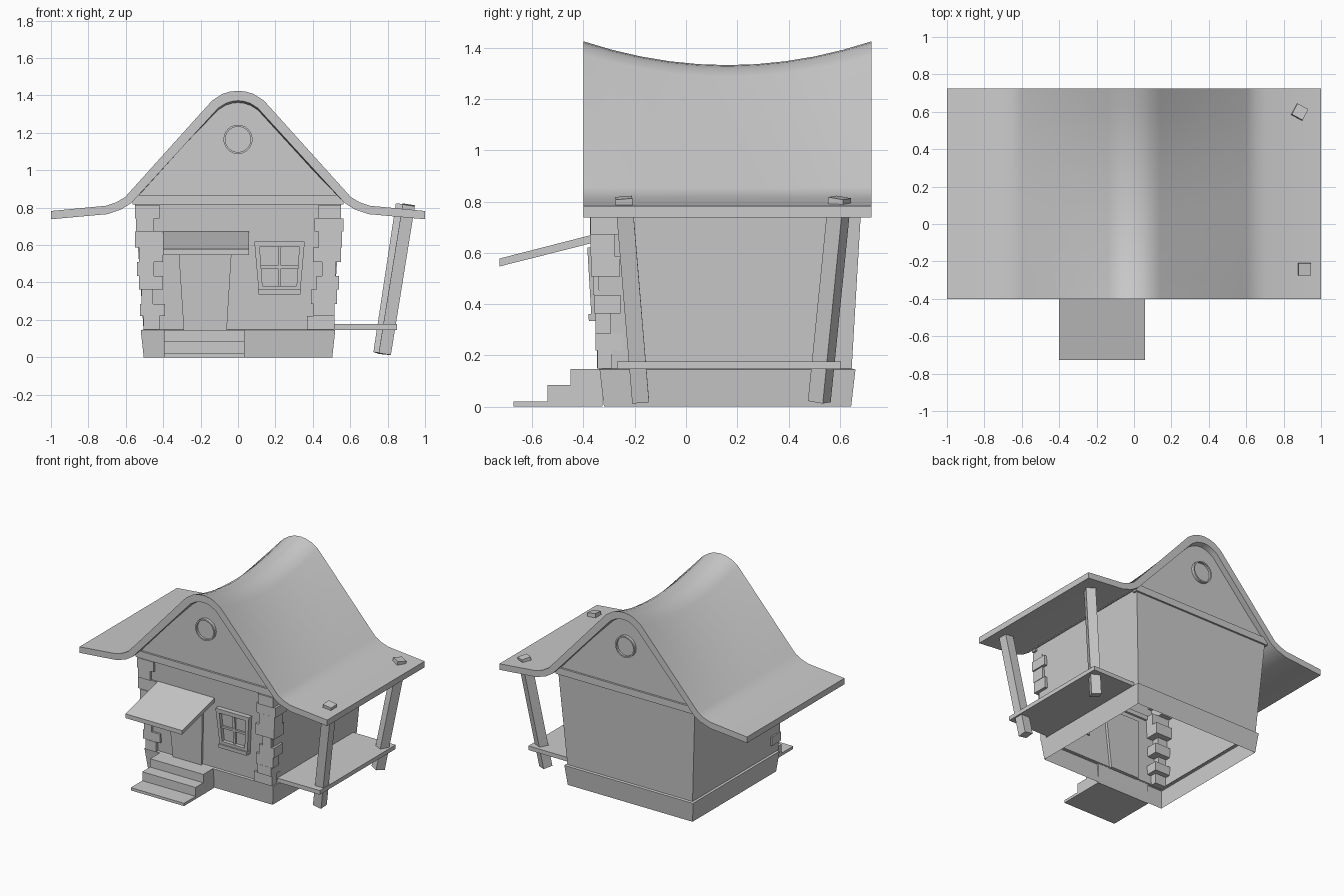
import bpy, bmesh, math, random
from mathutils import Vector, Matrix

if "Cube" in bpy.data.objects:
    bpy.data.objects.remove(bpy.data.objects["Cube"])

random.seed(4)
YC = 0.162  # middle of the house in y


def finish(name, bm, smooth=None):
    bmesh.ops.recalc_face_normals(bm, faces=bm.faces)
    me = bpy.data.meshes.new(name)
    bm.to_mesh(me)
    bm.free()
    ob = bpy.data.objects.new(name, me)
    bpy.context.collection.objects.link(ob)
    if smooth:
        bpy.ops.object.select_all(action='DESELECT')
        ob.select_set(True)
        bpy.context.view_layer.objects.active = ob
        bpy.ops.object.shade_smooth_by_angle(angle=math.radians(smooth))
    return ob


def loft(name, rings, caps=True, smooth=None):
    """Join closed rings of points with quads, optionally capping the ends."""
    bm = bmesh.new()
    vs = [[bm.verts.new(p) for p in r] for r in rings]
    n = len(vs[0])
    for a, b in zip(vs, vs[1:]):
        for i in range(n):
            j = (i + 1) % n
            bm.faces.new((a[i], a[j], b[j], b[i]))
    if caps:
        bm.faces.new(vs[0])
        bm.faces.new(vs[-1])
    return finish(name, bm, smooth)


def rect(hx, hy, z):
    return [(-hx, YC - hy, z), (hx, YC - hy, z), (hx, YC + hy, z), (-hx, YC + hy, z)]


def box(name, x0, x1, y0, y1, z0, z1):
    return loft(name, [[(x0, y0, z), (x1, y0, z), (x1, y1, z), (x0, y1, z)] for z in (z0, z1)])


def side_prism(name, pts, x0, x1):
    return loft(name, [[(x, y, z) for y, z in pts] for x in (x0, x1)])


def wall_y(z):
    return -0.322 - 0.04 * (z - 0.15) / 0.67


def panel(name, pts, inner, outer):
    """Slab of (x, z) outline following the leaning front wall."""
    return loft(name, [[(x, wall_y(z) - d, z) for x, z in pts] for d in (inner, outer)])


# Stone base and outward-leaning walls, open underneath
loft("base", [rect(0.504, 0.482, 0), rect(0.52, 0.499, 0.145), rect(0.50, 0.48, 0.15)], caps=False)
loft("walls", [rect(0.505, 0.484, 0.145), rect(0.552, 0.525, 0.84)], caps=False)

# Sagging roof with flared eaves
upper = [(0, 1.425), (0.045, 1.42), (0.085, 1.407), (0.139, 1.372), (0.604, 0.856), (0.65, 0.829), (0.706, 0.81), (1, 0.782)]
lower = [(0, 1.372), (0.03, 1.369), (0.065, 1.358), (0.105, 1.333), (0.57, 0.825), (0.625, 0.79), (0.70, 0.765), (1, 0.738)]


def mirrored(half):
    return [(-x, z) for x, z in reversed(half[1:])] + half


def roof_ring(y):
    sag = 0.092 * (1 - ((y - YC) / 0.562) ** 2)
    pts = mirrored(upper) + mirrored(lower)[::-1]
    return [(x, y, z - sag * max(0, (z - 0.83) / 0.59)) for x, z in pts]


loft("roof", [roof_ring(-0.40 + 1.124 * i / 10) for i in range(11)], smooth=35)

# Gables, their beams and round windows at both ends
gable = [(-0.545, 0.85), (0.545, 0.85), (0.11, 1.33), (0.06, 1.362), (-0.06, 1.362), (-0.11, 1.33)]
for end, s in (("front", -1), ("back", 1)):
    loft(end + "_gable", [[(x, YC + s * d, z) for x, z in gable] for d in (0.50, 0.523)])
    box(end + "_beam", -0.565, 0.565, *sorted((YC + s * 0.50, YC + s * 0.537)), 0.817, 0.867)
    rings = []
    for r, d in ((0.078, 0.51), (0.078, 0.545), (0.068, 0.545), (0.068, 0.53)):
        rings.append([(r * math.cos(a), YC + s * d, 1.165 + r * math.sin(a))
                      for a in (math.tau * k / 24 for k in range(24))])
    loft(end + "_round_window", rings, smooth=35)

# Corner stones: outer x and inner x per course, top to bottom
courses = [0.815, 0.742, 0.672, 0.588, 0.508, 0.435, 0.363, 0.285, 0.22, 0.148]
left = [(0.552, 0.42), (0.545, 0.45), (0.55, 0.40), (0.53, 0.40), (0.54, 0.45),
        (0.53, 0.40), (0.515, 0.455), (0.525, 0.39), (0.505, 0.42)]
right = [(0.55, 0.43), (0.565, 0.41), (0.555, 0.43), (0.552, 0.40), (0.52, 0.45),
         (0.54, 0.42), (0.53, 0.39), (0.515, 0.405), (0.515, 0.37)]
for side, s, stones in (("left", -1, left), ("right", 1, right)):
    for i, (out, inn) in enumerate(stones):
        top, bot = courses[i], courses[i + 1]
        y0 = wall_y((top + bot) / 2) - random.uniform(0.014, 0.026)
        y1 = -0.285 + (0.035 if i % 2 else 0) + random.uniform(-0.008, 0.008)
        x0, x1 = sorted((s * out, s * inn))
        box(f"{side}_corner_stone_{i + 1}", x0, x1, y0, y1, bot, top)

# Door, awning and steps
panel("door", [(-0.29, 0.145), (-0.06, 0.145), (-0.032, 0.60), (-0.32, 0.60)], -0.02, 0.016)
side_prism("awning", [(-0.727, 0.578), (-0.727, 0.547), (-0.34, 0.645), (-0.34, 0.677)], -0.40, 0.058)
side_prism("steps", [(-0.673, 0), (-0.673, 0.02), (-0.54, 0.02), (-0.54, 0.085), (-0.45, 0.085),
                     (-0.45, 0.146), (-0.325, 0.146), (-0.325, 0)], -0.395, 0.035)

# Four-pane window, narrower at the bottom
def wx(u, z):
    half = 0.112 + 0.023 * (z - 0.36) / 0.26
    return 0.222 + u * half


def window_bar(name, u0, u1, z0, z1, inner, outer):
    panel(name, [(wx(u0, z0), z0), (wx(u1, z0), z0), (wx(u1, z1), z1), (wx(u0, z1), z1)], inner, outer)


window_bar("window_glass", -0.95, 0.95, 0.365, 0.61, -0.005, 0.008)
window_bar("window_left_frame", -1, -0.8, 0.36, 0.62, -0.01, 0.035)
window_bar("window_right_frame", 0.8, 1, 0.36, 0.62, -0.01, 0.035)
window_bar("window_top_frame", -0.8, 0.8, 0.59, 0.62, -0.01, 0.035)
window_bar("window_bottom_frame", -0.8, 0.8, 0.36, 0.382, -0.01, 0.035)
window_bar("window_upright_bar", -0.07, 0.07, 0.38, 0.60, 0, 0.022)
window_bar("window_cross_bar", -0.82, 0.82, 0.475, 0.491, 0, 0.022)
window_bar("window_sill", -1.03, 1.03, 0.335, 0.362, -0.01, 0.046)

# Side porch deck and leaning posts poking through the eave
box("porch_deck", 0.49, 0.85, -0.27, 0.605, 0.147, 0.177)
for name, foot, head, turn in (("front_post", (0.785, -0.177, 0.02), (0.913, -0.243, 0.815), 0),
                               ("back_post", (0.768, 0.52, 0.02), (0.888, 0.60, 0.815), -28)):
    foot, head = Vector(foot), Vector(head)
    tilt = Vector((0, 0, 1)).rotation_difference(head - foot).to_matrix()
    spin = tilt @ Matrix.Rotation(math.radians(turn), 3, 'Z')
    corners = [Vector((x, y, 0)) * 0.033 for x, y in ((-1, -1), (1, -1), (1, 1), (-1, 1))]
    loft(name, [[p + spin @ c for c in corners] for p in (foot, head)])
